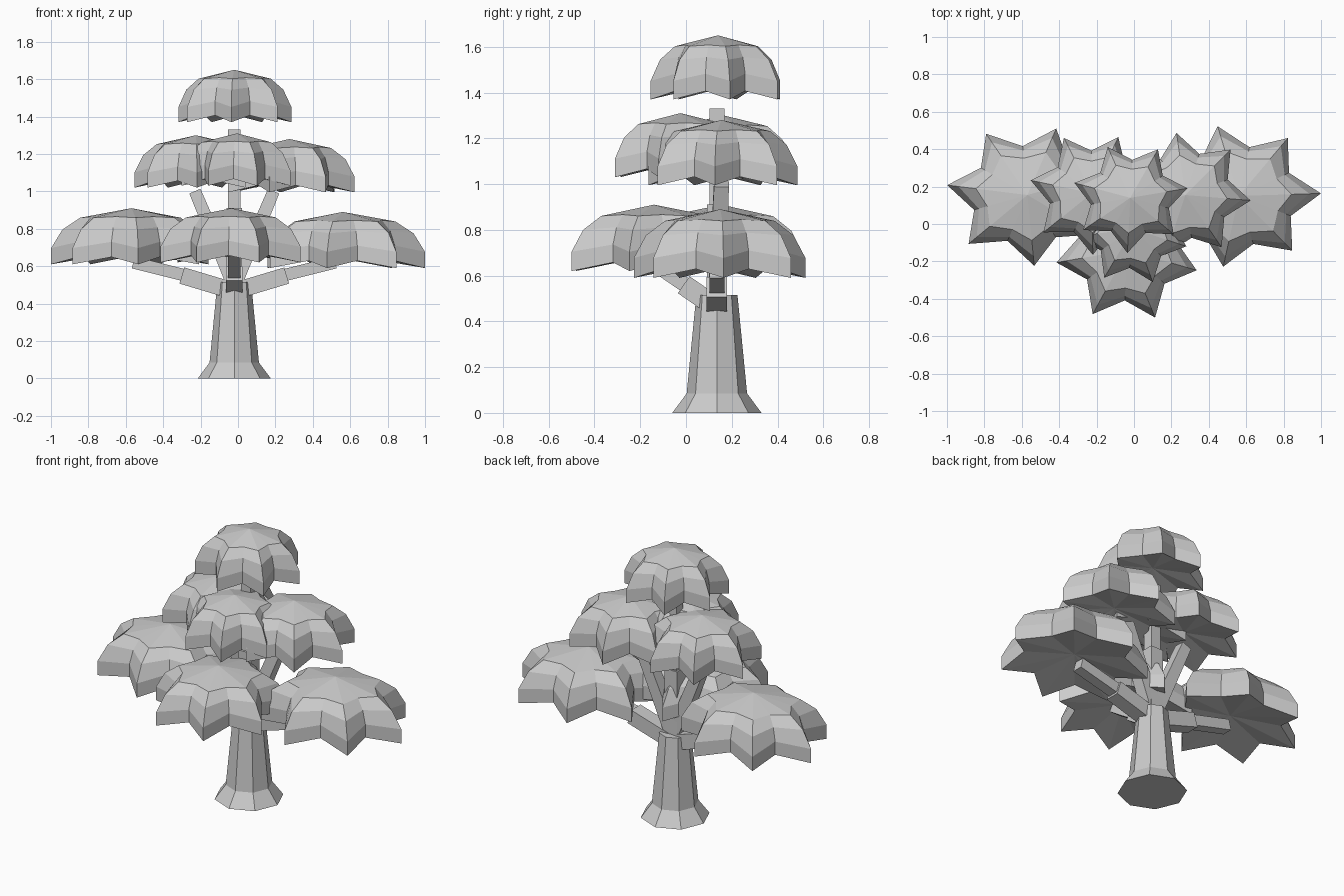
import bpy, bmesh, math
from mathutils import Vector

if "Cube" in bpy.data.objects:
    bpy.data.objects.remove(bpy.data.objects["Cube"])


def finish(bm, name):
    bmesh.ops.recalc_face_normals(bm, faces=bm.faces)
    me = bpy.data.meshes.new(name)
    bm.to_mesh(me)
    bm.free()
    ob = bpy.data.objects.new(name, me)
    bpy.context.collection.objects.link(ob)
    return ob


def bridge(bm, a, b):
    n = len(a)
    for i in range(n):
        j = (i + 1) % n
        bm.faces.new((a[i], a[j], b[j], b[i]))


# Star-edged domed leaf pad: each ring alternates lobe tips and valleys
def leaf_pad(name, centre, apex, rx, ry, height, phase, lobes=7):
    cx, cy = centre
    # (tip radius, tip drop, valley radius, valley drop)
    rings = [(0.64, 0.17, 0.52, 0.15),
             (0.86, 0.38, 0.63, 0.34),
             (1.00, 0.71, 0.69, 0.60),
             (1.00, 1.00, 0.69, 0.87)]
    bm = bmesh.new()
    loops = []
    for rt, dt, rv, dv in rings:
        loop = []
        for i in range(lobes * 2):
            a = math.radians(phase) + i * math.pi / lobes
            r, d = (rv, dv) if i % 2 else (rt, dt)
            loop.append(bm.verts.new((cx + rx * r * math.cos(a),
                                      cy + ry * r * math.sin(a),
                                      apex - height * d)))
        loops.append(loop)
    for a, b in zip(loops, loops[1:]):
        bridge(bm, a, b)
    for loop, z in ((loops[0], apex), (loops[-1], apex - height * 0.75)):
        c = bm.verts.new((cx, cy, z))
        for i in range(lobes * 2):
            bm.faces.new((loop[i], loop[(i + 1) % (lobes * 2)], c))
    return finish(bm, name)


# Square-section stick between two points
def stick(name, p, q, w0, w1):
    p, q = Vector(p), Vector(q)
    d = (q - p).normalized()
    ref = Vector((0, 1, 0)) if abs(d.y) < 0.6 else Vector((1, 0, 0))
    u = d.cross(ref).normalized()
    v = d.cross(u)
    bm = bmesh.new()
    ends = []
    for c, w in ((p, w0 / 2), (q, w1 / 2)):
        ends.append([bm.verts.new(c + u * w * s + v * w * t)
                     for s, t in ((-1, -1), (1, -1), (1, 1), (-1, 1))])
    bridge(bm, *ends)
    for e in ends:
        bm.faces.new(e)
    return finish(bm, name)


# Eight-sided flared trunk
X, Y = -0.02, 0.135
bm = bmesh.new()
loops = []
for r, z in ((0.195, 0), (0.132, 0.085), (0.09, 0.515)):
    loops.append([bm.verts.new((X + r * math.cos(i * math.pi / 4),
                                Y + r * math.sin(i * math.pi / 4), z))
                  for i in range(8)])
for a, b in zip(loops, loops[1:]):
    bridge(bm, a, b)
bm.faces.new(loops[0])
bm.faces.new(loops[-1])
finish(bm, "trunk")

# Leader and branches
stick("leader_lower", (X, Y, 0.45), (X, Y, 0.91), 0.085, 0.085)
stick("leader_upper", (X, Y, 0.88), (X, Y, 1.33), 0.065, 0.065)
for side, s in (("left", -1), ("right", 1)):
    stick(side + "_branch_inner", (X + s * 0.03, Y, 0.475), (X + s * 0.28, Y, 0.55), 0.09, 0.09)
    stick(side + "_branch_outer", (X + s * 0.24, Y, 0.545), (X + s * 0.54, Y, 0.62), 0.065, 0.065)
    stick(side + "_upper_branch", (X, Y, 0.5), (X + s * 0.21, Y + 0.02, 1.0), 0.08, 0.065)
stick("front_branch_inner", (X, Y, 0.46), (X, -0.01, 0.56), 0.09, 0.09)
stick("front_branch_outer", (X, 0.01, 0.55), (X, -0.18, 0.68), 0.065, 0.065)

# Leaf pads, low tier to crown
leaf_pad("low_left_leaves", (-0.57, 0.155), 0.91, 0.433, 0.38, 0.30, 172)
leaf_pad("low_right_leaves", (0.56, 0.15), 0.89, 0.44, 0.385, 0.30, 2)
leaf_pad("low_front_leaves", (-0.035, -0.14), 0.91, 0.385, 0.39, 0.29, -16)
leaf_pad("mid_left_leaves", (-0.225, 0.165), 1.30, 0.335, 0.33, 0.28, 168)
leaf_pad("mid_right_leaves", (0.275, 0.155), 1.28, 0.35, 0.335, 0.285, -5)
leaf_pad("mid_front_leaves", (-0.005, -0.025), 1.31, 0.30, 0.305, 0.28, -18)
leaf_pad("crown_leaves", (-0.02, 0.14), 1.65, 0.31, 0.295, 0.28, 10)
